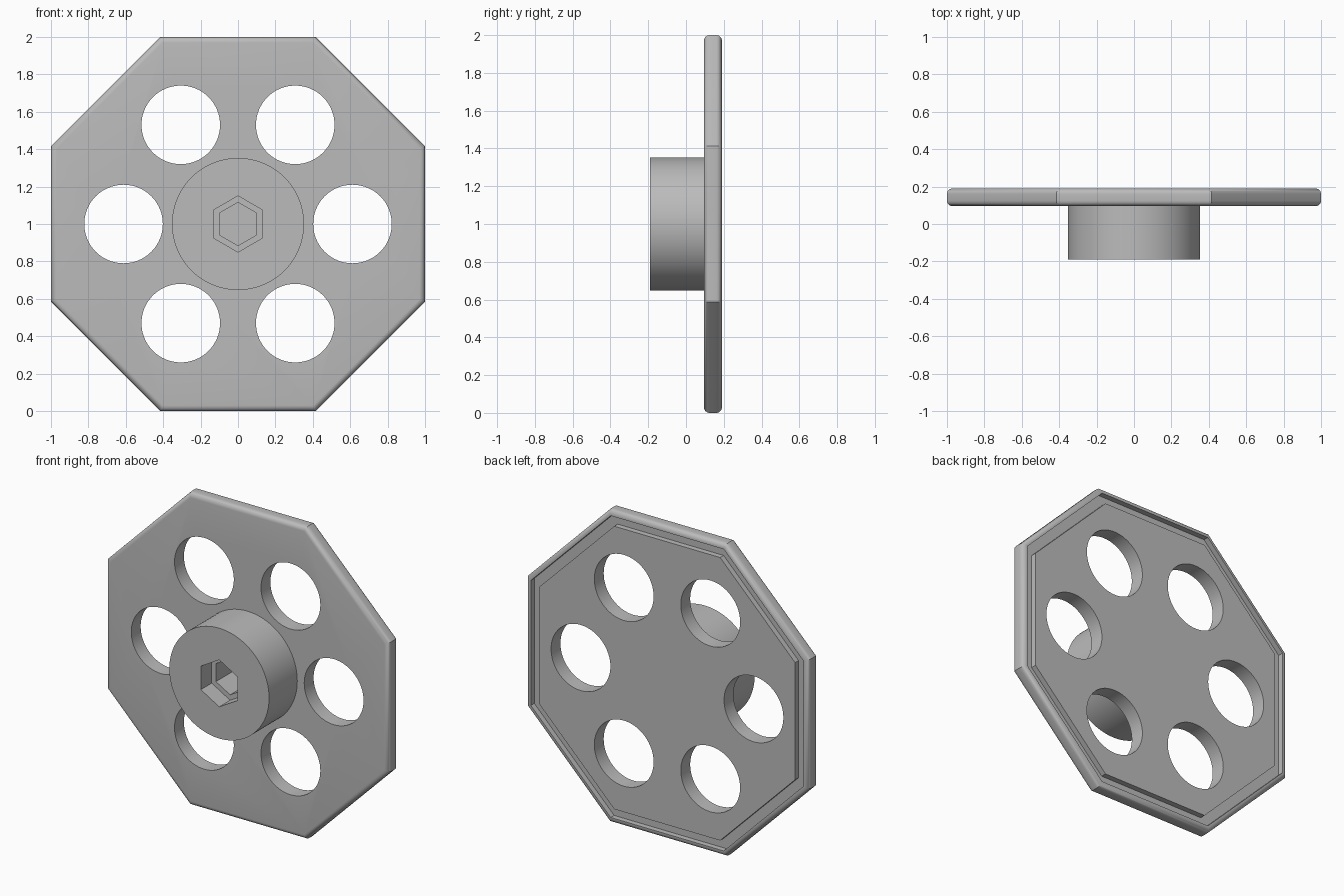
import bpy, bmesh
from math import sin, cos, pi, radians

cube = bpy.data.objects.get("Cube")
if cube:
    bpy.data.objects.remove(cube, do_unlink=True)

grey = bpy.data.materials.new("mid grey")
grey.use_nodes = True
colour = (0.5, 0.5, 0.5, 1)
grey.diffuse_color = colour
grey.node_tree.nodes["Principled BSDF"].inputs["Base Color"].default_value = colour

CENTRE_Z = 1.0
BACK, FRONT = 0.19, 0.095      # plate faces along y
HUB_FRONT = -0.19


def turned(name, profile, sides, x=0, z=CENTRE_Z, phase=0, flats=False):
    """Closed solid around the y axis from (radius, y) points; flats measures to the side faces."""
    grow = 1 / cos(pi / sides) if flats else 1
    bm = bmesh.new()
    rings = []
    for r, y in profile:
        rings.append([bm.verts.new((x + r * grow * cos(phase + 2 * pi * i / sides), y,
                                    z + r * grow * sin(phase + 2 * pi * i / sides)))
                      for i in range(sides)])
    for a, b in zip(rings, rings[1:]):
        for i in range(sides):
            j = (i + 1) % sides
            bm.faces.new((a[i], a[j], b[j], b[i]))
    bm.faces.new(rings[0])
    bm.faces.new(rings[-1])
    bmesh.ops.recalc_face_normals(bm, faces=bm.faces)
    mesh = bpy.data.meshes.new(name)
    bm.to_mesh(mesh)
    bm.free()
    mesh.materials.append(grey)
    obj = bpy.data.objects.new(name, mesh)
    bpy.context.collection.objects.link(obj)
    return obj


def activate(obj):
    bpy.ops.object.select_all(action='DESELECT')
    obj.select_set(True)
    bpy.context.view_layer.objects.active = obj


def cut(obj, cutter):
    cutter.hide_render = True
    activate(obj)
    mod = obj.modifiers.new("cut", 'BOOLEAN')
    mod.operation = 'DIFFERENCE'
    mod.solver = 'EXACT'
    mod.object = cutter
    bpy.ops.object.modifier_apply(modifier=mod.name)
    bpy.data.objects.remove(cutter, do_unlink=True)


def smooth(obj):
    activate(obj)
    bpy.ops.object.shade_smooth_by_angle(angle=radians(30))


# Octagonal plate: rounded rim, with a groove round the raised back panel
R = 0.03
steps = [i * pi / 12 for i in range(7)]
profile = [(1 - R + R * sin(a), FRONT + R - R * cos(a)) for a in steps]
profile += [(1 - R + R * cos(a), BACK - R + R * sin(a)) for a in steps]
profile += [(0.965, BACK), (0.965, BACK - 0.035), (0.905, BACK - 0.035), (0.905, BACK)]
plate = turned("octagonal_plate", profile, 8, phase=pi / 8, flats=True)

# Six round holes
for k in range(6):
    a = k * pi / 3
    cut(plate, turned("hole_cutter", [(0.21, 0), (0.21, 0.3)], 64,
                      x=0.612 * cos(a), z=CENTRE_Z + 0.612 * sin(a)))
smooth(plate)

# Round hub with a stepped hexagonal socket
hub = turned("hub", [(0.353, HUB_FRONT), (0.353, FRONT + 0.005)], 96)
cut(hub, turned("socket_cutter",
                [(0.13, -0.3), (0.13, -0.08), (0.1, -0.08), (0.1, 0.085)],
                6, phase=pi / 6, flats=True))
smooth(hub)
